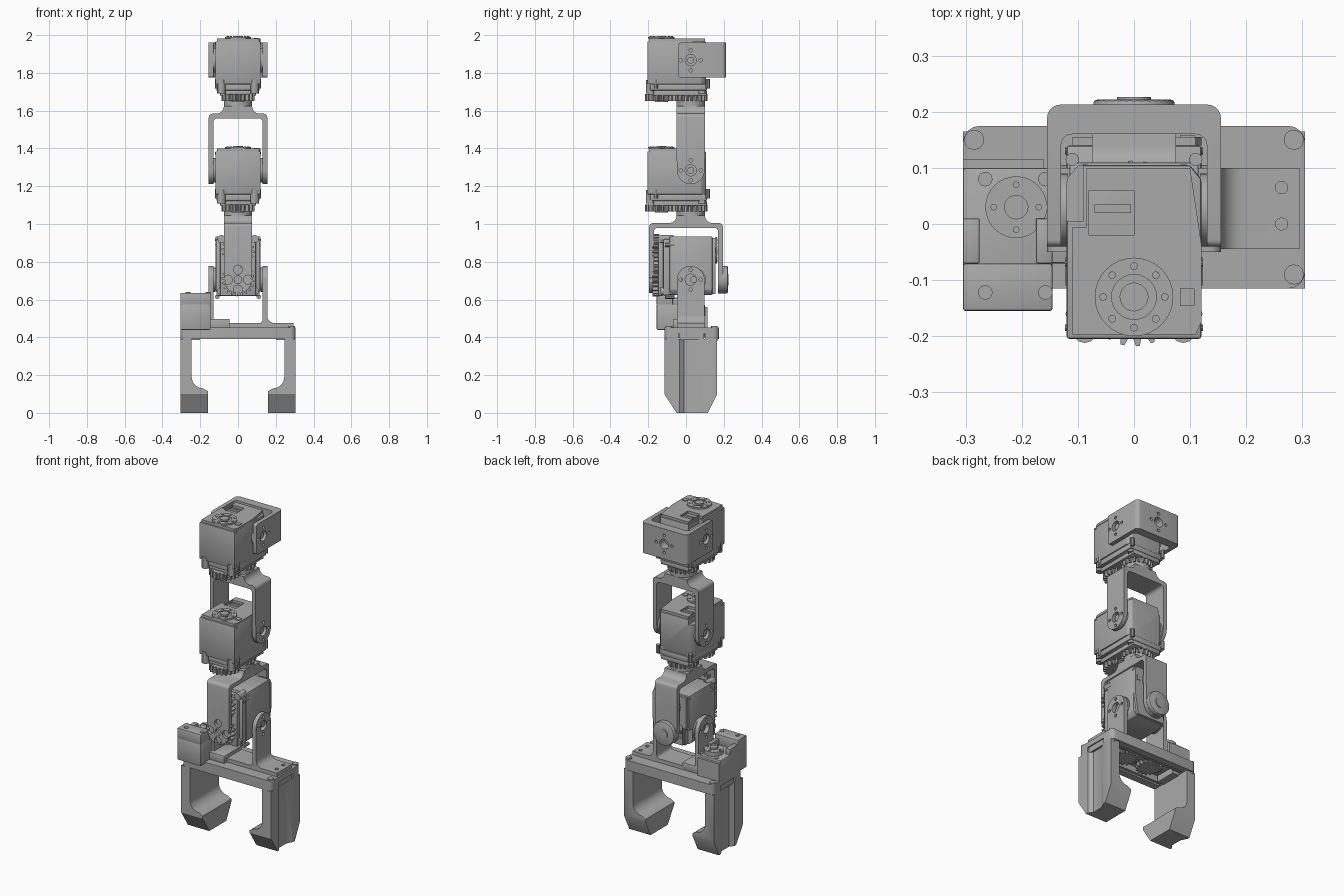
import bpy, bmesh
from math import sin, cos, radians, pi
from mathutils import Matrix, Vector

cube = bpy.data.objects.get("Cube")
if cube:
    bpy.data.objects.remove(cube)

grey = bpy.data.materials.new("machined grey")
grey.use_nodes = True
grey.diffuse_color = (0.4, 0.4, 0.4, 1)
grey.node_tree.nodes["Principled BSDF"].inputs["Base Color"].default_value = (0.4, 0.4, 0.4, 1)

I = Matrix.Identity(4)
T = Matrix.Translation


def arc(cx, cy, r, a0, a1, n=8):
    steps = [radians(a0 + (a1 - a0) * i / n) for i in range(n + 1)]
    return [(cx + r * cos(a), cy + r * sin(a)) for a in steps]


def rrect(x0, y0, x1, y1, r):
    return (arc(x1 - r, y1 - r, r, 0, 90, 4) + arc(x0 + r, y1 - r, r, 90, 180, 4)
            + arc(x0 + r, y0 + r, r, 180, 270, 4) + arc(x1 - r, y0 + r, r, 270, 360, 4))


def prism(name, pts, axis, lo, hi, M=I, bevel=0):
    """Extrude a 2D outline along an axis; the outline uses the other two axes in order."""
    put = {"x": lambda a, b, c: (c, a, b), "y": lambda a, b, c: (a, c, b),
           "z": lambda a, b, c: (a, b, c)}[axis]
    bm = bmesh.new()
    face = bm.faces.new([bm.verts.new(put(a, b, lo)) for a, b in pts])
    ext = bmesh.ops.extrude_face_region(bm, geom=[face])
    moved = [v for v in ext["geom"] if isinstance(v, bmesh.types.BMVert)]
    bmesh.ops.translate(bm, verts=moved, vec=put(0, 0, hi - lo))
    bmesh.ops.recalc_face_normals(bm, faces=bm.faces)
    if bevel:
        bmesh.ops.bevel(bm, geom=bm.edges[:], offset=bevel, segments=2, affect="EDGES", profile=0.5)
    bm.transform(M)
    mesh = bpy.data.meshes.new(name)
    bm.to_mesh(mesh)
    bm.free()
    mesh.materials.append(grey)
    ob = bpy.data.objects.new(name, mesh)
    bpy.context.collection.objects.link(ob)
    return ob


def box(name, lo, hi, M=I, bevel=0):
    return prism(name, [(lo[0], lo[1]), (hi[0], lo[1]), (hi[0], hi[1]), (lo[0], hi[1])],
                 "z", lo[2], hi[2], M, bevel)


def cyl(name, a, b, r, axis, lo, hi, M=I, n=32, bevel=0):
    return prism(name, arc(a, b, r, 0, 360, n)[:-1], axis, lo, hi, M, bevel)


def combine(ob, tool, op="DIFFERENCE"):
    mod = ob.modifiers.new(op, "BOOLEAN")
    mod.operation, mod.object, mod.solver = op, tool, "EXACT"
    bpy.context.view_layer.objects.active = ob
    bpy.ops.object.modifier_apply(modifier=mod.name)
    bpy.data.objects.remove(tool)
    return ob


def bolt_holes(ob, a, b, axis, lo, hi, M=I, centre=0.03, small=0.009, ring=0.053):
    for r, k in [(centre, None)] + [(small, k) for k in range(4)]:
        da, db = (0, 0) if k is None else (ring * cos(k * pi / 2), ring * sin(k * pi / 2))
        combine(ob, cyl("cutter", a + da, b + db, r, axis, lo, hi, M, 16))


def gear(name, a, b, r, lo, hi, M=I, teeth=20):
    pts = []
    for i in range(teeth * 4):
        t = 2 * pi * (i + 0.5) / (teeth * 4)
        rad = r if i % 4 < 2 else r - 0.018
        pts.append((a + rad * cos(t), b + rad * sin(t)))
    return prism(name, pts, "z", lo, hi, M)


def servo(name, M):
    """Geared actuator with its joint axis along local x through the origin."""
    body = prism(name + "_body", [(-.12, -.23), (.12, -.23), (.12, .055), (.1, .08), (-.1, .08), (-.12, .055)],
                 "z", -.127, .1, M, 0.005)
    combine(body, box("cutter", (-.13, -.02, .07), (-.09, .09, .12), M))
    lid = prism(name + "_lid", [(-.11, -.222), (.11, -.222), (.12, -.2), (.12, -.06), (.1, .075),
                                (-.085, .075), (-.085, -.03), (-.11, -.03)], "z", .1, .115, M)
    combine(lid, box("cutter", (-.08, -.045, .09), (0, .035, .12), M))
    box(name + "_socket", (-.07, -.005, .1), (-.005, .01, .112), M)
    # Stepped lower housing with corner lugs
    box(name + "_gearbox", (-.115, -.215, -.16), (.115, .085, -.127), M, .004)
    box(name + "_gear_plate", (-.095, -.2, -.187), (.095, .085, -.16), M, .004)
    for s in (-1, 1):
        for y in (-.215, .06):
            cyl(name + "_lug", s * .088, y, .022, "z", -.175, -.105, M, 12)
            cyl(name + "_lug_screw", s * .11, y + .03, .012, "z", -.15, -.1, M, 10)
        # Joint hubs on both flanks
        cyl(name + "_joint_hub", 0, 0, .065, "x", s * .118, s * .13, M)
        cyl(name + "_joint_screw", 0, 0, .018, "x", s * .118, s * .145, M, 12)
        for z in (-.11, .09):
            cyl(name + "_side_screw", -.21, z, .006, "x", s * .119, s * .123, M, 8)
    # Output horn on the lid
    horn = cyl(name + "_horn", 0, -.155, .07, "z", .115, .124, M)
    combine(horn, cyl("cutter", 0, -.155, .04, "z", .119, .13, M, 24))
    cyl(name + "_horn_cap", 0, -.155, .026, "z", .115, .128, M, 12)
    for k in range(8):
        t = k * pi / 4
        cyl(name + "_horn_screw", .055 * cos(t), -.155 + .055 * sin(t), .007, "z", .12, .127, M, 8)
    box(name + "_plug", (.082, -.17, .11), (.108, -.14, .119), M)
    # Reduction gears below
    gear(name + "_drive_gear", 0, -.155, .088, -.217, -.18, M)
    gear(name + "_output_gear", 0, 0, .088, -.217, -.18, M)
    cyl(name + "_shaft", 0, -.155, .035, "z", -.222, -.21, M, 20)


def fork(name, M, half, offset):
    """Two arms hanging round a joint, bridged above, with a flared round neck."""
    inner, top, n = half - .025, .3, offset
    pts = [(half, -.08)] + arc(half - .02, top - .02, .02, 0, 90, 4)
    pts += arc(n + .115, top + .04, .04, 270, 180, 6) + arc(n - .115, top + .04, .04, 0, -90, 6)
    pts += arc(-half + .02, top - .02, .02, 90, 180, 4) + [(-half, -.08), (-inner, -.08)]
    pts += arc(-inner + .02, top - .045, .02, 180, 90, 4) + arc(inner - .02, top - .045, .02, 90, 0, 4)
    pts += [(inner, -.08)]
    ob = prism(name, pts, "y", -.09, .09, M)
    side = arc(0, 0, .073, 180, 360, 16) + [(.075, .1), (.075, .4), (-.075, .4), (-.075, .1)]
    combine(ob, prism("cutter", side, "x", -.4, .4, M), "INTERSECT")
    cyl(name + "_neck", n, 0, .075, "z", top + .02, top + .085, M)
    return ob


# Gripper base with hollow underside
base = prism("gripper_base", rrect(-.305, -.115, .305, .175, .03), "z", .39, .452)
combine(base, box("cutter", (-.24, -.07, .38), (.24, .13, .432)))
for s in (-1, 1):
    combine(base, box("cutter", (s * .2, -.04, .38), (s * .32, .1, .42)))
    gear("pinion", s * .085, .03, .075, .4, .425, teeth=18)
    box("slide_rail", (-.24, .03 + s * .085 - .008, .395), (.24, .03 + s * .085 + .008, .435))
    for y in (-.09, .15):
        cyl("corner_screw", s * .285, y, .018, "z", .38, .46, n=12)

# Fingers with hooked tips and a grooved outer face
tip = [(-.115, .4), (-.115, .1), (-.05, 0), (.115, 0), (.165, .1), (.165, .4)]
for s in (-1, 1):
    pts = [(.16, 0), (.305, 0), (.305, .39), (.245, .39)] + arc(.185, .19, .06, 0, -90) + [(.16, .115)]
    finger = prism("left_finger" if s > 0 else "right_finger", [(s * a, b) for a, b in pts], "y", -.2, .2)
    combine(finger, prism("cutter", tip, "x", -.4, .4), "INTERSECT")
    groove = [(s * .32, -.055), (s * .285, -.01), (s * .285, .06), (s * .32, .13)]
    combine(finger, prism("cutter", groove, "z", -.1, .5))
    box("finger_carriage", (s * .2, -.035, .385), (s * .298, .095, .425))

# Gripper yoke: foot plate and two upright arms
yoke = prism("gripper_yoke", [(.295, .45), (.295, .475)] + arc(.195, .515, .04, 270, 180, 6)
             + [(.155, .79), (.13, .79)] + arc(.11, .495, .02, 0, -90, 4)
             + arc(-.11, .495, .02, 270, 180, 4) + [(-.13, .79), (-.155, .79), (-.155, .45)], "y", -.1, .15)
outline = arc(.025, .705, .073, 0, 180, 16) + [(-.043, .4), (.1, .4)]
combine(yoke, prism("cutter", outline, "x", -.5, .5), "INTERSECT")
bolt_holes(yoke, .025, .705, "x", -.3, .3)
for y in (0, .065):
    combine(yoke, cyl("cutter", .263, y, .011, "z", .46, .5, n=12))

# Gripper motor
motor = box("gripper_motor", (-.305, -.155, .44), (-.145, .1, .575), bevel=.005)
box("motor_front_housing", (-.305, -.155, .57), (-.145, -.07, .635), bevel=.005)
box("motor_foot", (-.15, -.07, .45), (-.045, .1, .497), bevel=.004)
box("motor_rear_lip", (-.305, .095, .44), (-.16, .115, .56))
for x in (-.29, -.16):
    box("motor_connector", (x - .015, -.07, .57), (x + .015, .01, .61), bevel=.003)
    for y in (-.122, .08):
        z = .635 if y < 0 else .575
        cyl("motor_screw", -.265 if x < -.2 else -.158, y, .013, "z", z - .01, z + .004, n=12)
cyl("motor_horn", -.21, .03, .055, "z", .57, .6)
cyl("motor_horn_cap", -.21, .03, .022, "z", .6, .61, n=12)
for k in range(4):
    cyl("motor_horn_screw", -.21 + .04 * cos(k * pi / 2), .03 + .04 * sin(k * pi / 2), .006,
        "z", .598, .604, n=8)

# Three actuators
servo("wrist", T((0, .04, .705)) @ Matrix.Rotation(-pi / 2, 4, "X"))
servo("elbow", T((0, .025, 1.284)))
servo("shoulder", T((0, .025, 1.867)))

# Linking forks
upper = T((0, .025, 1.284))
bolt_holes(fork("upper_fork", upper, .155, 0), 0, 0, "x", -.3, .3, upper)
lower = T((0, 0, .705)) @ Matrix.Rotation(pi / 2, 4, "Z")
low = fork("lower_fork", lower, .195, .025)
bolt_holes(low, 0, .705, "y", -.3, -.16, I, .02, .024)
cyl("pivot_cap", 0, .705, .073, "y", .19, .222, bevel=.008)
cyl("pivot_cap_screw", 0, .705, .03, "y", .2, .226, n=16)

# Mounting bracket wrapping the top actuator from behind
pts = [(.155, -.04)] + arc(.13, .188, .025, 0, 90, 5) + arc(-.13, .188, .025, 90, 180, 5)
pts += [(-.155, -.04), (-.13, -.04)] + arc(-.11, .14, .02, 180, 90, 4) + arc(.11, .14, .02, 90, 0, 4)
mount = prism("mount_bracket", pts + [(.13, -.04)], "z", 1.7, 2)
combine(mount, prism("cutter", rrect(-.04, 1.775, .3, 1.96, .012), "x", -.3, .3), "INTERSECT")
bolt_holes(mount, .025, 1.867, "x", -.3, .3)
bolt_holes(mount, 0, 1.867, "y", .1, .3)

# Smooth the rounded surfaces, keeping edges crisp
bpy.ops.object.select_all(action="DESELECT")
for ob in bpy.context.collection.objects:
    if ob.type == "MESH":
        ob.select_set(True)
        bpy.context.view_layer.objects.active = ob
bpy.ops.object.shade_smooth_by_angle(angle=radians(30))
